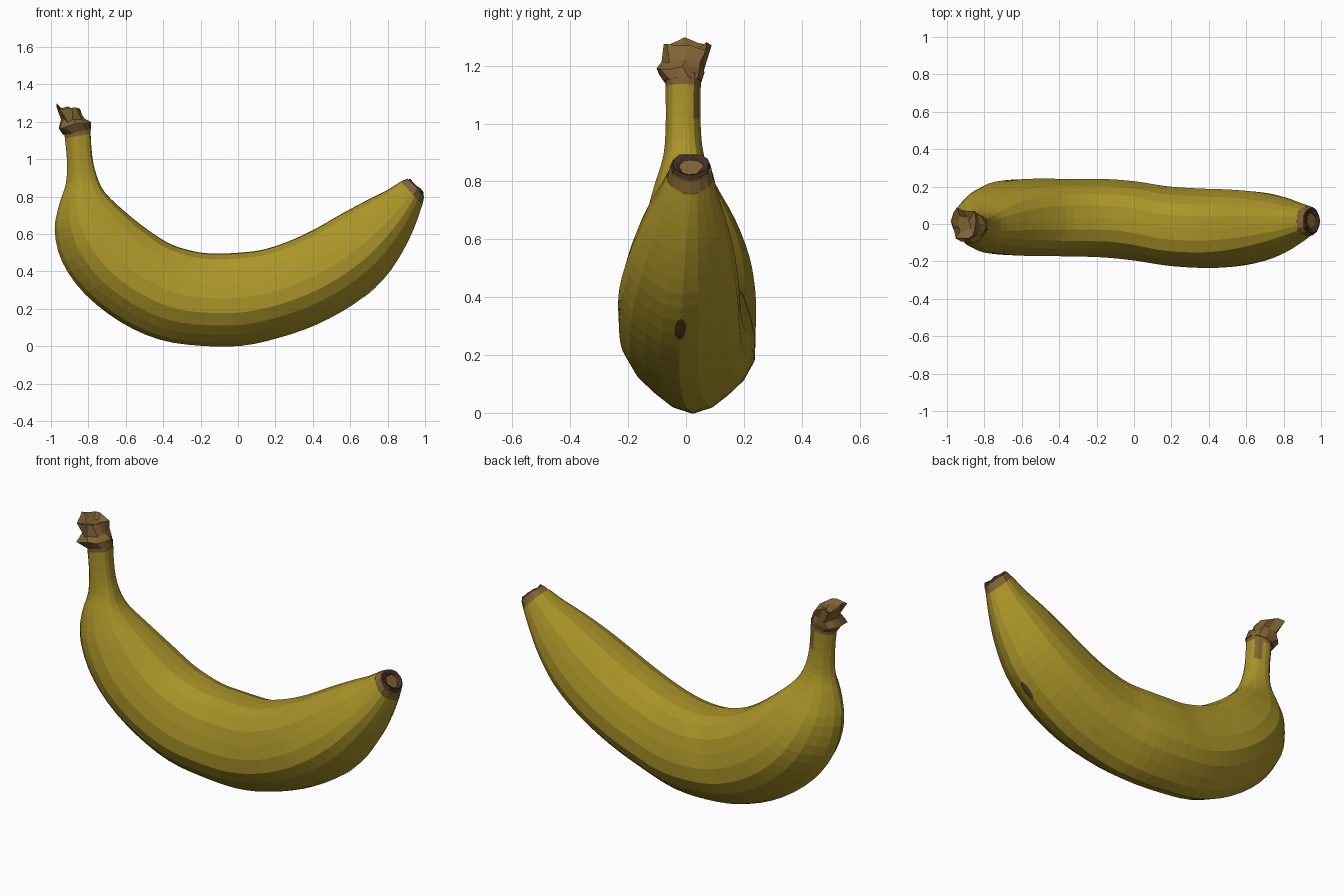
import bpy, bmesh, math, random
from mathutils import Vector

if "Cube" in bpy.data.objects:
    bpy.data.objects.remove(bpy.data.objects["Cube"])

random.seed(4)


def material(name, rgb):
    m = bpy.data.materials.new(name)
    m.diffuse_color = (*rgb, 1)
    m.use_nodes = True
    m.node_tree.nodes["Principled BSDF"].inputs["Base Color"].default_value = m.diffuse_color
    return m


YELLOW = material("banana yellow", (0.41, 0.30, 0.022))
BROWN = material("stem brown", (0.22, 0.125, 0.035))
DARK = material("dark tip brown", (0.055, 0.03, 0.02))
SPOT = material("spot brown", (0.11, 0.065, 0.02))

# Sections along the fruit: outer x, outer z, inner x, inner z, centre y, half width
STATIONS = [
    (-.93, 1.15, -.79, 1.18, -.01, .062), (-.915, 1.0, -.78, 1.02, -.01, .06),
    (-.92, .87, -.755, .91, -.008, .07), (-.955, .76, -.71, .82, -.003, .105),
    (-.98, .62, -.60, .715, .015, .155), (-.94, .45, -.48, .62, .03, .19),
    (-.82, .28, -.36, .545, .035, .205), (-.63, .13, -.25, .51, .035, .207),
    (-.42, .035, -.17, .497, .033, .207), (-.2, .002, -.09, .495, .03, .21),
    (.02, .002, .01, .50, .015, .212), (.22, .045, .13, .515, -.01, .212),
    (.42, .115, .27, .56, -.022, .212), (.62, .225, .41, .625, -.023, .207),
    (.78, .36, .55, .705, -.015, .185), (.88, .505, .68, .775, -.005, .15),
    (.945, .64, .79, .83, .005, .11), (.985, .755, .87, .88, .015, .08),
]


def section_at(t):
    """Catmull-Rom blend of the stations at position t."""
    n = len(STATIONS)
    i = min(int(t), n - 2)
    f = t - i
    a, b, c, d = (STATIONS[max(0, min(n - 1, i + k))] for k in (-1, 0, 1, 2))
    return [0.5 * (2 * q + (r - p) * f + (2 * p - 5 * q + 4 * r - s) * f * f
                   + (3 * q - p - 3 * r + s) * f ** 3) for p, q, r, s in zip(a, b, c, d)]


def point(sec, ang, grow=1.0):
    """Point on a softly five-sided section; angle 0 is the outer ridge."""
    ox, oz, ix, iz, cy, hw = sec
    r = 1 + 0.035 * math.cos(5 * ang)
    u = (r * math.cos(ang) - 0.035) * grow
    v = r * math.sin(ang) * grow
    return Vector(((ox + ix) / 2 + (ox - ix) / 2 * u, cy + hw * v,
                   (oz + iz) / 2 + (oz - iz) / 2 * u))


def loft(name, sections, sides, mats, rule, jitter=0.0):
    bm = bmesh.new()
    rings = []
    for k, s in enumerate(sections):
        j = jitter if k else 0
        rings.append([bm.verts.new(point(s, math.tau * i / sides) + Vector(
            [random.uniform(-j, j) for _ in range(3)])) for i in range(sides)])
    for k in range(len(rings) - 1):
        a, b = rings[k], rings[k + 1]
        for i in range(sides):
            n = (i + 1) % sides
            bm.faces.new((a[i], a[n], b[n], b[i]))
    bm.faces.new(rings[0])
    bm.faces.new(rings[-1])
    bmesh.ops.recalc_face_normals(bm, faces=bm.faces)
    for f in bm.faces:
        f.material_index = rule(f.calc_center_median())
    return finish(name, bm, mats)


def finish(name, bm, mats):
    me = bpy.data.meshes.new(name)
    bm.to_mesh(me)
    bm.free()
    for m in mats:
        me.materials.append(m)
    ob = bpy.data.objects.new(name, me)
    bpy.context.collection.objects.link(ob)
    return ob


# Peel, with the brown patch running down one side of the stem
STEPS = 3
last = len(STATIONS) - 1
loft("peel", [section_at(k / STEPS) for k in range(last * STEPS + 1)], 20,
     [YELLOW, BROWN],
     lambda c: int(c.z > 1.13 or (c.z > 1.04 and c.y > 0.02 and c.x > -0.84)))

# Broken stem end: collar, pinch, ragged flare and sunken top
loft("stem_crown", [
    (-.935, 1.13, -.785, 1.16, -.01, .066), (-.965, 1.165, -.792, 1.195, -.025, .078),
    (-.955, 1.205, -.82, 1.22, -.01, .072), (-.985, 1.285, -.84, 1.262, .005, .082),
    (-.945, 1.265, -.87, 1.25, .0, .035)], 11, [BROWN], lambda c: 0, 0.014)

# Blossom end: brown rim, then the dark hollow scar
loft("tip_rim", [(.985, .755, .87, .88, .015, .08), (.996, .80, .905, .895, .015, .073)],
     14, [YELLOW, BROWN], lambda c: int(c.x + c.z > 1.735))
loft("tip_scar", [
    (.992, .80, .905, .89, .015, .071), (.995, .818, .918, .893, .015, .066),
    (.985, .825, .925, .882, .015, .05), (.965, .825, .925, .86, .015, .03)],
    12, [DARK], lambda c: 0, 0.005)

# Bruise: thin oval plate following the outer ridge
bm = bmesh.new()
oval = [bm.verts.new(point(section_at(13.5 + 0.26 * math.sin(a)),
                           0.09 * math.cos(a), 1.012))
        for a in (math.tau * i / 12 for i in range(12))]
centre = bm.verts.new(point(section_at(13.5), 0, 1.015))
for i in range(12):
    bm.faces.new((centre, oval[i], oval[(i + 1) % 12]))
bmesh.ops.recalc_face_normals(bm, faces=bm.faces)
if sum((f.normal.x for f in bm.faces)) < 0:
    bmesh.ops.reverse_faces(bm, faces=bm.faces)
finish("bruise", bm, [SPOT])
